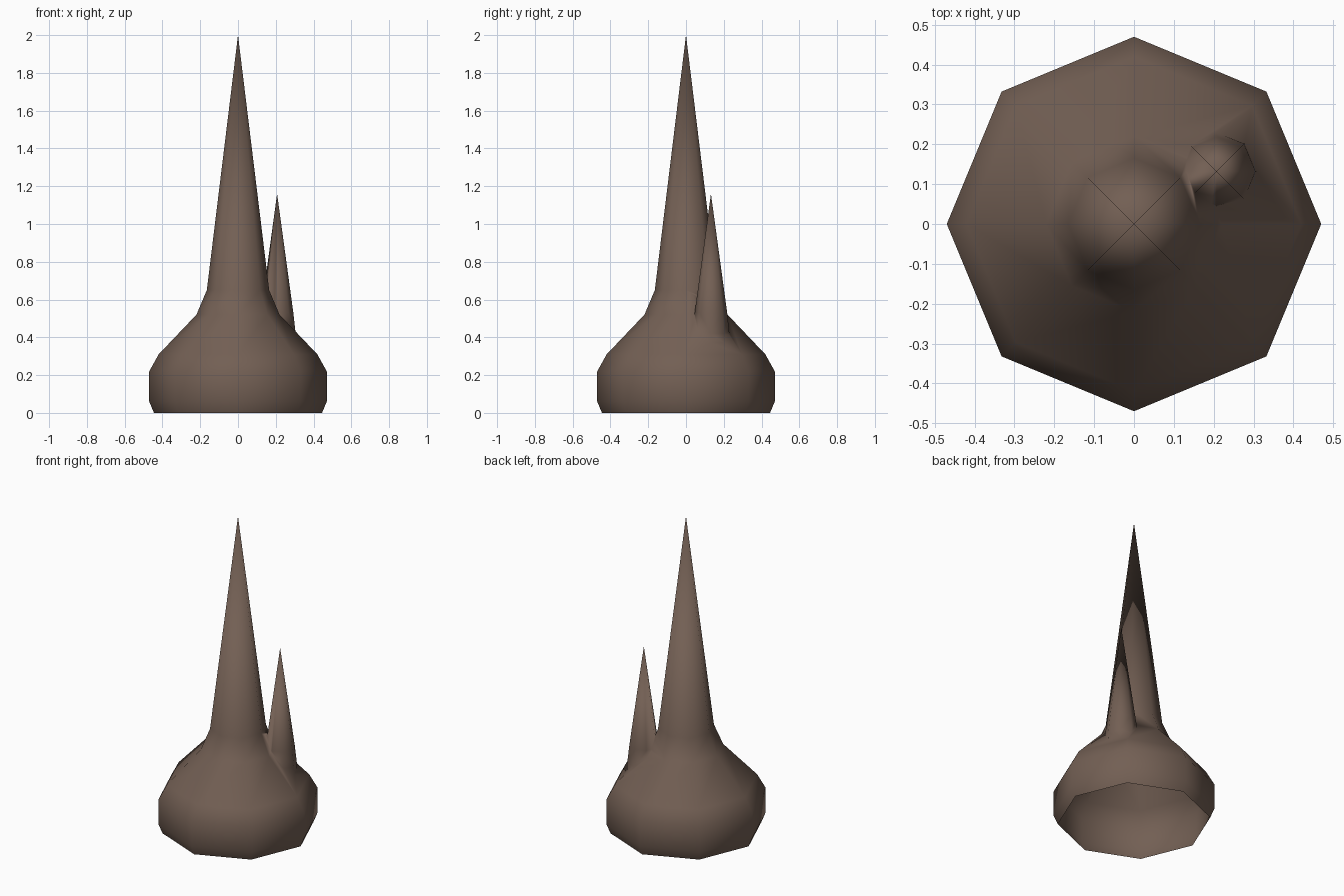
import bpy, bmesh, math

if "Cube" in bpy.data.objects:
    bpy.data.objects.remove(bpy.data.objects["Cube"])

SIDES = 8

brown = bpy.data.materials.new("dull_brown")
brown.diffuse_color = (0.17, 0.115, 0.088, 1)
brown.use_nodes = True
brown.node_tree.nodes["Principled BSDF"].inputs["Base Color"].default_value = brown.diffuse_color


def lathe(name, profile, cx=0.0, cy=0.0):
    """Closed eight-sided turned shape; the last profile point is the tip."""
    bm = bmesh.new()
    rings = []
    for r, z in profile[:-1]:
        rings.append([bm.verts.new((cx + r * math.cos(i * math.tau / SIDES),
                                    cy + r * math.sin(i * math.tau / SIDES), z))
                      for i in range(SIDES)])
    tip = bm.verts.new((cx, cy, profile[-1][1]))
    bm.faces.new(rings[0][::-1])
    for i in range(SIDES):
        j = (i + 1) % SIDES
        for a, b in zip(rings, rings[1:]):
            bm.faces.new((a[i], a[j], b[j], b[i]))
        bm.faces.new((rings[-1][i], rings[-1][j], tip))
    mesh = bpy.data.meshes.new(name)
    bm.to_mesh(mesh)
    bm.free()
    mesh.materials.append(brown)
    ob = bpy.data.objects.new(name, mesh)
    bpy.context.collection.objects.link(ob)
    return ob


# Bulbous base rising into the tall spike
body = lathe("spiked_bulb", [(0.445, 0), (0.47, 0.06), (0.47, 0.22), (0.42, 0.31),
                             (0.22, 0.52), (0.165, 0.65), (0, 2.0)])

# Short side spike, merged into the shoulder
spike = lathe("side_spike", [(0.105, 0.27), (0.098, 0.42), (0.086, 0.53), (0, 1.16)],
              0.207, 0.132)
mod = body.modifiers.new("merge", 'BOOLEAN')
mod.operation = 'UNION'
mod.solver = 'EXACT'
mod.object = spike
bpy.context.view_layer.update()
merged = bpy.data.meshes.new_from_object(
    body.evaluated_get(bpy.context.evaluated_depsgraph_get()))
body.modifiers.clear()
body.data = merged
bpy.data.objects.remove(spike)

# Open underside and soft shading
bm = bmesh.new()
bm.from_mesh(merged)
bottom = [f for f in bm.faces if all(v.co.z < 0.001 for v in f.verts)]
bmesh.ops.delete(bm, geom=bottom, context='FACES')
bmesh.ops.remove_doubles(bm, verts=bm.verts, dist=0.003)
for f in bm.faces:
    f.smooth = True
bm.to_mesh(merged)
bm.free()
